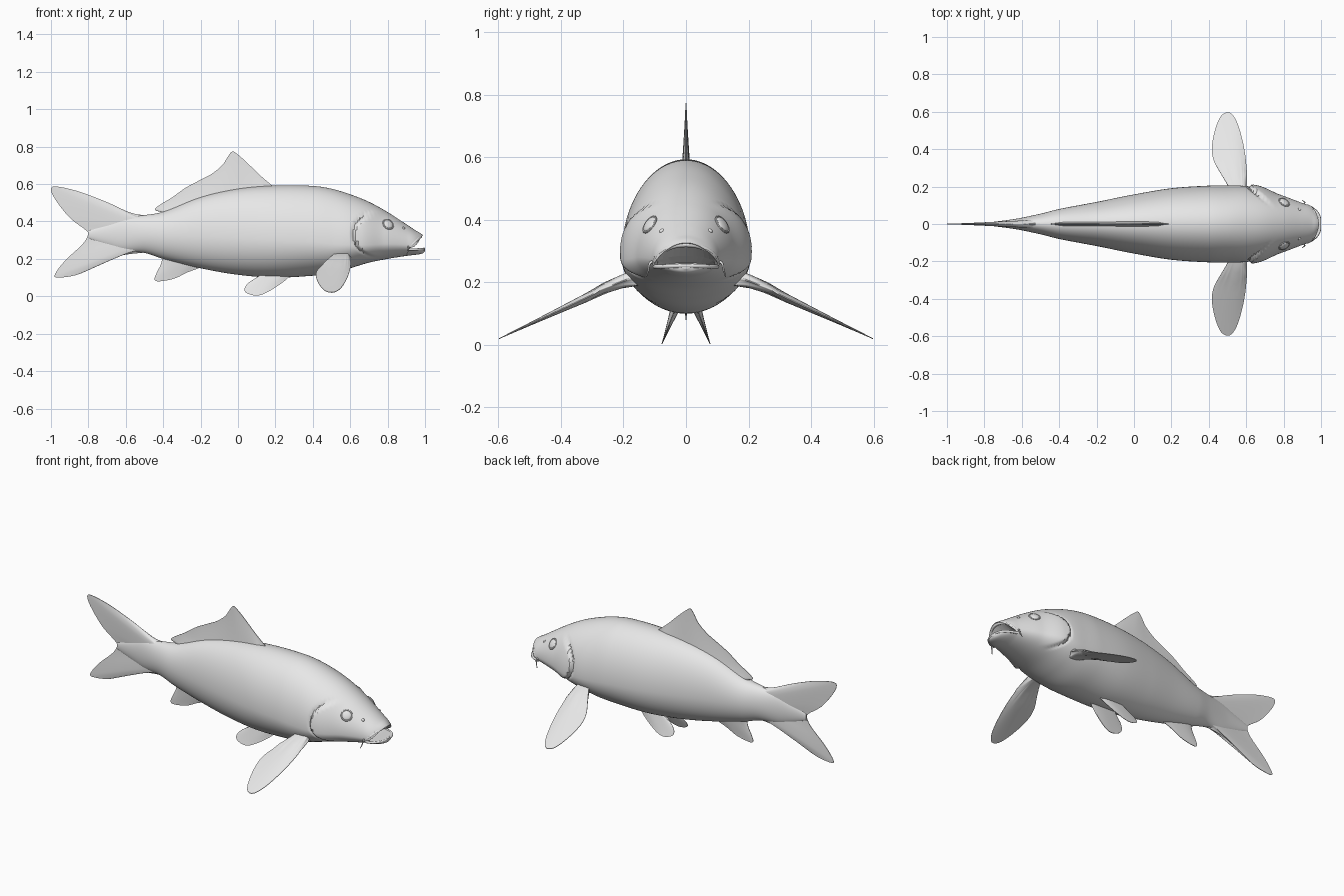
import bpy, bmesh, math
from mathutils import Vector

if "Cube" in bpy.data.objects:
    bpy.data.objects.remove(bpy.data.objects["Cube"])

skin = bpy.data.materials.new("plain grey")
skin.diffuse_color = (0.8, 0.8, 0.8, 1)
skin.use_nodes = True
skin.node_tree.nodes["Principled BSDF"].inputs["Base Color"].default_value = skin.diffuse_color


def finish(obj, angle=40):
    if not obj.data.materials:
        obj.data.materials.append(skin)
    bpy.ops.object.select_all(action='DESELECT')
    obj.select_set(True)
    bpy.context.view_layer.objects.active = obj
    bpy.ops.object.shade_smooth_by_angle(angle=math.radians(angle))
    return obj


def loft(name, rings):
    """Skin a list of closed rings and cap both ends."""
    bm = bmesh.new()
    rows = [[bm.verts.new(p) for p in r] for r in rings]
    n = len(rows[0])
    for a, b in zip(rows, rows[1:]):
        for i in range(n):
            j = (i + 1) % n
            bm.faces.new((a[i], a[j], b[j], b[i]))
    bm.faces.new(rows[0])
    bm.faces.new(rows[-1])
    bmesh.ops.recalc_face_normals(bm, faces=bm.faces)
    me = bpy.data.meshes.new(name)
    bm.to_mesh(me)
    bm.free()
    obj = bpy.data.objects.new(name, me)
    bpy.context.collection.objects.link(obj)
    return obj


def hermite(p0, p1, m0, m1, t):
    return ((2*t**3 - 3*t*t + 1)*p0 + (t**3 - 2*t*t + t)*m0
            + (3*t*t - 2*t**3)*p1 + (t**3 - t*t)*m1)


def spline(pts, u):
    """Smooth curve through 2D points, u from 0 to 1."""
    f = u * (len(pts) - 1)
    i = min(int(f), len(pts) - 2)
    P = [Vector(pts[max(0, min(len(pts) - 1, i + k))]) for k in (-1, 0, 1, 2)]
    return hermite(P[1], P[2], (P[2] - P[0])/2, (P[3] - P[1])/2, f - i)


# Body stations: x, top, bottom, half width, height of widest line
BODY = [(-.80, .35, .31, .006, .33), (-.70, .39, .27, .018, .33), (-.62, .42, .242, .030, .33),
        (-.50, .434, .232, .055, .33), (-.40, .452, .2, .080, .325), (-.20, .53, .15, .118, .32),
        (0, .575, .115, .158, .31), (.20, .592, .1, .191, .3), (.40, .59, .11, .205, .29),
        (.50, .575, .122, .206, .28), (.60, .545, .15, .203, .275), (.70, .505, .18, .183, .275),
        (.80, .45, .2, .15, .28), (.90, .385, .216, .112, .275), (.95, .352, .222, .094, .265),
        (.98, .334, .227, .066, .258), (.993, .318, .233, .042, .255), (1.0, .285, .242, .012, .255)]


def station(x):
    i = max(k for k in range(len(BODY) - 1) if BODY[k][0] <= x + 1e-9)
    B = [BODY[max(0, min(len(BODY) - 1, i + k))] for k in (-1, 0, 1, 2)]
    h = B[2][0] - B[1][0]
    t = (x - B[1][0]) / h
    out = []
    for c in range(1, 5):
        m0 = (B[2][c] - B[0][c]) / (B[2][0] - B[0][0]) * h
        m1 = (B[3][c] - B[1][c]) / (B[3][0] - B[1][0]) * h
        out.append(hermite(B[1][c], B[2][c], m0, m1, t))
    return out


def smooth(t):
    t = max(0, min(1, t))
    return t*t*(3 - 2*t)


def side_y(x, z):
    """Half width of the body surface at a point of its side."""
    top, bot, w, mid = station(x)
    s = (z - mid) / ((top - mid) if z > mid else (mid - bot))
    return w * math.sqrt(max(0, 1 - s*s))


def body_ring(x, n=80):
    top, bot, w, mid = station(x)
    ring = []
    for k in range(n):
        a = 2*math.pi*k/n
        s, c = math.sin(a), math.cos(a)
        z = mid + s*((top - mid) if s > 0 else (mid - bot))
        # raised gill cover with a crisp rear rim
        d = math.hypot((x - .755)/.135, (z - .33)/.115)
        bump = .014*smooth((1.03 - d)/.07)*smooth((.78 - x)/.12)
        groove = -.008*smooth(1 - abs(d - 1.06)/.07)*smooth((.74 - x)/.06)
        ring.append((x, w*c + math.copysign(min(1, abs(c)*2), c)*(bump + groove), z))
    return ring


RINGS = 220
body = loft("body", [body_ring(-.80 + 1.8*(1 - (1 - i/RINGS)**1.6)) for i in range(RINGS + 1)])

# Open mouth: an arched wedge cut out of the snout
def arch(x, w, z0, z1):
    return [(x, w*math.cos(math.pi*k/16), z0 + (z1 - z0)*math.sin(math.pi*k/16)) for k in range(17)]


cutter = loft("mouth_cutter", [arch(.87, .08, .252, .262), arch(.92, .105, .252, .285),
                               arch(.98, .098, .257, .322), arch(1.05, .1, .26, .36)])
cutter.hide_render = True
cut = body.modifiers.new("mouth", 'BOOLEAN')
cut.operation, cut.solver, cut.object = 'DIFFERENCE', 'EXACT', cutter
finish(body)
bpy.ops.object.modifier_apply(modifier="mouth")
bpy.data.objects.remove(cutter)
finish(body, 50)


def fin(name, root, tip, thick, place, nu=72, nv=8):
    """Blade from a root line to a curved outline, thinning outwards."""
    rings = []
    for i in range(nu + 1):
        u = i/nu
        r, t = spline(root, u), spline(tip, u)
        edge = .15 + .85*min(1, math.sin(math.pi*u)*4)
        rows = []
        for k in range(nv + 1):
            v = k/nv
            p = r.lerp(t, v)
            rows.append((p, (thick*(1 - v)**1.2*edge + .0015)))
        rings.append([place(p.x, p.y, s) for p, s in rows]
                     + [place(p.x, p.y, -s) for p, s in reversed(rows)])
    return finish(loft(name, rings), 60)


def upright(a, b, s):
    return (a, s, b)


# Fins on the centre line
fin("tail_fin", [(-.52, .42), (-.52, .33), (-.52, .245)],
    [(-.50, .433), (-.58, .449), (-.70, .503), (-.85, .56), (-.97, .587), (-1.0, .572), (-.975, .515),
     (-.90, .42), (-.815, .355), (-.802, .33), (-.83, .28), (-.92, .195), (-.975, .125), (-.968, .1),
     (-.86, .115), (-.75, .165), (-.64, .215), (-.5, .234)], .022, upright)
fin("dorsal_fin", [(.17, .56), (0, .55), (-.2, .505), (-.39, .435)],
    [(.185, .59), (.12, .645), (.06, .703), (.005, .753), (-.03, .774), (-.055, .745), (-.085, .7),
     (-.14, .655), (-.20, .623), (-.28, .58), (-.35, .53), (-.40, .5), (-.445, .465), (-.40, .448)],
    .013, upright)
fin("anal_fin", [(-.2, .19), (-.3, .2), (-.39, .225)],
    [(-.21, .15), (-.27, .128), (-.34, .095), (-.42, .08), (-.446, .09), (-.435, .125),
     (-.415, .165), (-.405, .2)], .012, upright)


def droop(y):
    """Height of the pectoral fin at distance y from the centre."""
    return .215 - .04*smooth((y - .15)/.15) - .5*max(0, y - .27) + .03*max(0, y - .3)


def tube(name, pts, radius, taper=1.0):
    cu = bpy.data.curves.new(name, 'CURVE')
    cu.dimensions, cu.bevel_depth, cu.bevel_resolution, cu.use_fill_caps = '3D', radius, 3, True
    sp = cu.splines.new('BEZIER')
    sp.bezier_points.add(len(pts) - 1)
    for i, (b, p) in enumerate(zip(sp.bezier_points, pts)):
        b.co = p
        b.handle_left_type = b.handle_right_type = 'AUTO'
        b.radius = 1 + (taper - 1)*i/(len(pts) - 1)
    obj = bpy.data.objects.new(name, cu)
    bpy.context.collection.objects.link(obj)
    bpy.ops.object.select_all(action='DESELECT')
    obj.select_set(True)
    bpy.context.view_layer.objects.active = obj
    bpy.ops.object.convert(target='MESH')
    return finish(bpy.context.object, 60)


def button(name, x, z, side, r, depth):
    """Flattened dome lying on the head surface."""
    y, e = side_y(x, z), .01
    normal = Vector(((side_y(x - e, z) - side_y(x + e, z))/(2*e), side,
                     (side_y(x, z - e) - side_y(x, z + e))/(2*e))).normalized()
    bpy.ops.mesh.primitive_uv_sphere_add(segments=24, ring_count=12, radius=1, location=(x, side*y, z))
    o = bpy.context.object
    o.name, o.scale = name, (r, r, depth)
    o.rotation_euler = normal.to_track_quat('Z', 'Y').to_euler()
    finish(o)
    return o


# Paired parts
for side, label in ((-1, "right"), (1, "left")):
    fin("pectoral_fin_" + label, [(.59, .15), (.56, .15), (.53, .15)],
        [(.605, .2), (.602, .3), (.588, .41), (.56, .52), (.53, .58), (.497, .597), (.46, .57),
         (.43, .49), (.416, .40), (.43, .33), (.47, .26), (.51, .19)], .024,
        lambda a, b, s: (a, side*b, droop(b) + s))
    fin("pelvic_fin_" + label, [(.26, .125), (.2, .125), (.13, .125)],
        [(.28, .11), (.24, .075), (.18, .035), (.13, .01), (.09, .004), (.045, .018), (.035, .042),
         (.06, .075), (.12, .11)], .016,
        lambda a, b, s: (a, side*(.04 + (.1 - b)*.38) + s, b))
    button("eye_" + label, .803, .385, side, .027, .010)
    bpy.ops.mesh.primitive_torus_add(major_radius=.029, minor_radius=.004, major_segments=32, minor_segments=8)
    rim = bpy.context.object
    eye = bpy.data.objects["eye_" + label]
    rim.name, rim.location, rim.rotation_euler = "eye_rim_" + label, eye.location, eye.rotation_euler
    finish(rim)
    button("nostril_" + label, .885, .365, side, .008, .005)
    tube("barbel_" + label, [(.905, side*.098, .268), (.912, side*.114, .262), (.908, side*.12, .24),
                             (.9, side*.127, .218)], .005, .4)

# Lips
tube("lower_lip", [(.91, -.1, .25), (.955, -.083, .25), (.988, -.045, .252), (.994, 0, .253),
                   (.988, .045, .252), (.955, .083, .25), (.91, .1, .25)], .007)
tube("upper_lip", [(.91, -.1, .258), (.94, -.09, .285), (.967, -.05, .312), (.977, 0, .32),
                   (.967, .05, .312), (.94, .09, .285), (.91, .1, .258)], .008)
